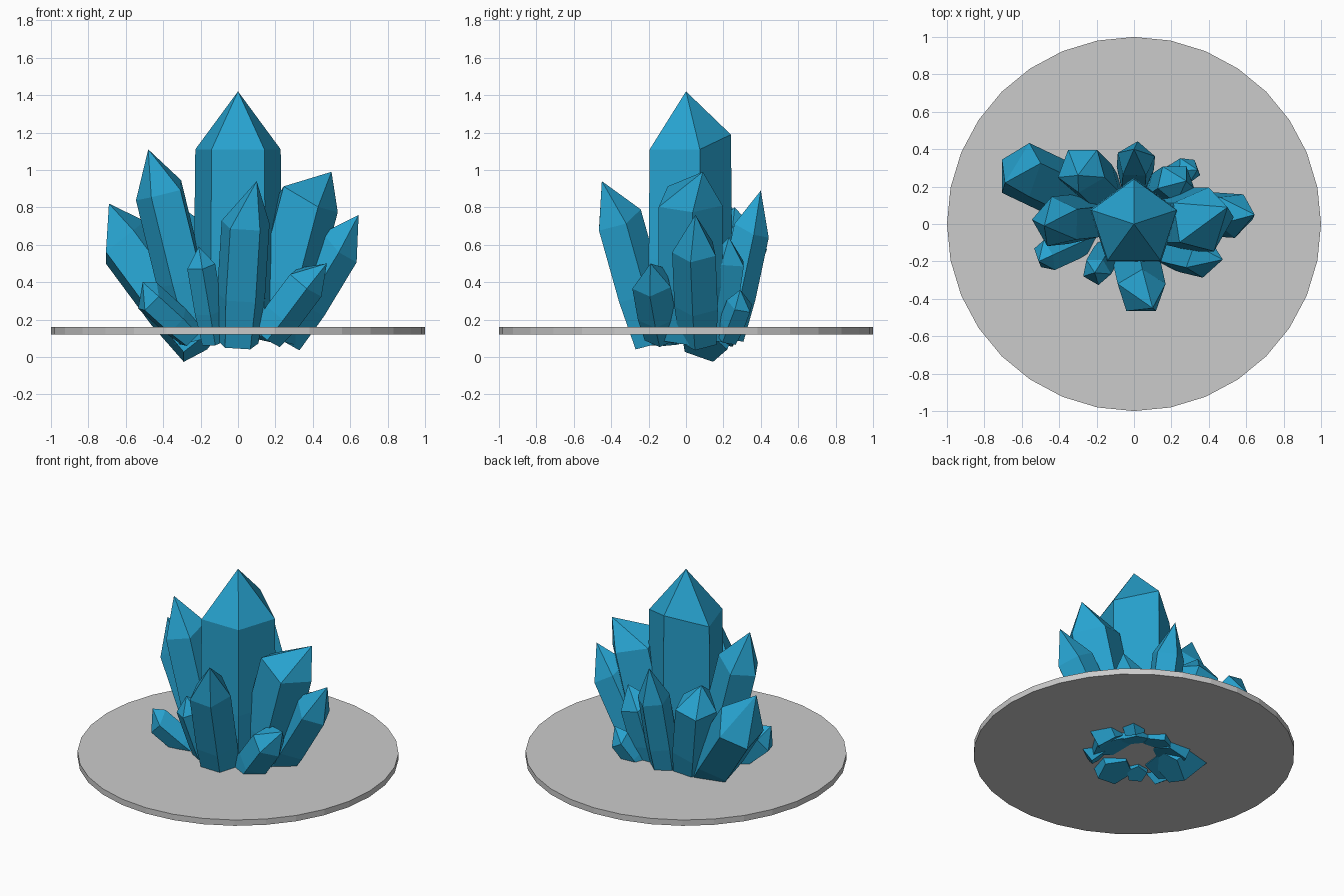
import bpy, bmesh, math
from mathutils import Vector

if "Cube" in bpy.data.objects:
    bpy.data.objects.remove(bpy.data.objects["Cube"])

blue = bpy.data.materials.new("crystal_blue")
blue.diffuse_color = (0.02, 0.36, 0.62, 1)
blue.use_nodes = True
blue.node_tree.nodes["Principled BSDF"].inputs["Base Color"].default_value = blue.diffuse_color


def crystal(name, base, shoulder, apex, r, spin, base_scale=0.85, mid_scale=1.0, lift=0.33):
    """Five-sided shard: base, mid and shoulder rings, closed by an off-centre point."""
    base, shoulder, apex = Vector(base), Vector(shoulder), Vector(apex)
    axis = (shoulder - base).normalized()
    a = math.radians(spin)
    u = Vector((math.cos(a), math.sin(a), 0))
    u = (u - axis * u.dot(axis)).normalized()
    v = axis.cross(u)
    bm = bmesh.new()
    rings = []
    for t, s in ((0, base_scale), (0.4, mid_scale), (1, 1)):
        c = base.lerp(shoulder, t)
        ring = []
        for i in range(5):
            w = 2 * math.pi * i / 5
            p = c + (u * math.cos(w) + v * math.sin(w)) * r * s
            if t == 1 and i == 0:      # one raised shoulder corner
                p += axis * r * lift
            ring.append(bm.verts.new(p))
        rings.append(ring)
    tip = bm.verts.new(apex)
    bm.faces.new(rings[0][::-1])
    for i in range(5):
        j = (i + 1) % 5
        for lo, hi in zip(rings, rings[1:]):
            bm.faces.new((lo[i], lo[j], hi[j], hi[i]))
        bm.faces.new((rings[2][i], rings[2][j], tip))
    bmesh.ops.recalc_face_normals(bm, faces=bm.faces)
    me = bpy.data.meshes.new(name)
    bm.to_mesh(me)
    bm.free()
    me.materials.append(blue)
    bpy.context.collection.objects.link(bpy.data.objects.new(name, me))


# Round base plate
bpy.ops.mesh.primitive_cylinder_add(vertices=32, radius=1, depth=0.04, location=(0, 0, 0.14))
bpy.context.object.name = "base_plate"

# Tall centre crystal
crystal("centre_crystal", (0, 0, 0.13), (0, 0, 1.11), (0, 0, 1.42), 0.24, 90, 1.0, 1.03)

# Surrounding shards: name, base, shoulder centre, apex, radius, spin
shards = [
    ("left_tall", (-0.22, 0.03, 0.09), (-0.41, 0.01, 0.87), (-0.48, -0.01, 1.11), 0.14, 30),
    ("far_left", (-0.20, 0.09, 0.06), (-0.60, 0.28, 0.60), (-0.69, 0.22, 0.82), 0.16, 0),
    ("back_left", (-0.15, 0.16, 0.09), (-0.28, 0.29, 0.66), (-0.30, 0.26, 0.80), 0.135, 270),
    ("back", (0.0, 0.22, 0.10), (0.01, 0.34, 0.66), (0.0, 0.40, 0.89), 0.105, 300),
    ("back_right", (0.13, 0.16, 0.10), (0.22, 0.22, 0.51), (0.28, 0.23, 0.64), 0.11, 200),
    ("small_back_right", (0.18, 0.22, 0.10), (0.29, 0.29, 0.28), (0.34, 0.29, 0.36), 0.075, 200),
    ("right_tall", (0.17, 0.02, 0.10), (0.36, 0.02, 0.82), (0.50, 0.09, 0.99), 0.18, 220),
    ("far_right", (0.24, 0.07, 0.09), (0.53, 0.05, 0.57), (0.645, 0.05, 0.76), 0.125, 200),
    ("front_right", (0.15, -0.13, 0.11), (0.36, -0.18, 0.39), (0.475, -0.19, 0.50), 0.11, 140),
    ("front", (0.0, -0.18, 0.07), (0.04, -0.36, 0.71), (0.10, -0.45, 0.94), 0.135, 90),
    ("small_front_left", (-0.13, -0.13, 0.08), (-0.20, -0.25, 0.49), (-0.21, -0.26, 0.59), 0.08, 60),
    ("small_left", (-0.25, -0.07, 0.11), (-0.47, -0.17, 0.31), (-0.51, -0.20, 0.40), 0.09, 20),
]
for name, b, s, t, r, spin in shards:
    crystal(name + "_crystal", b, s, t, r, spin)
